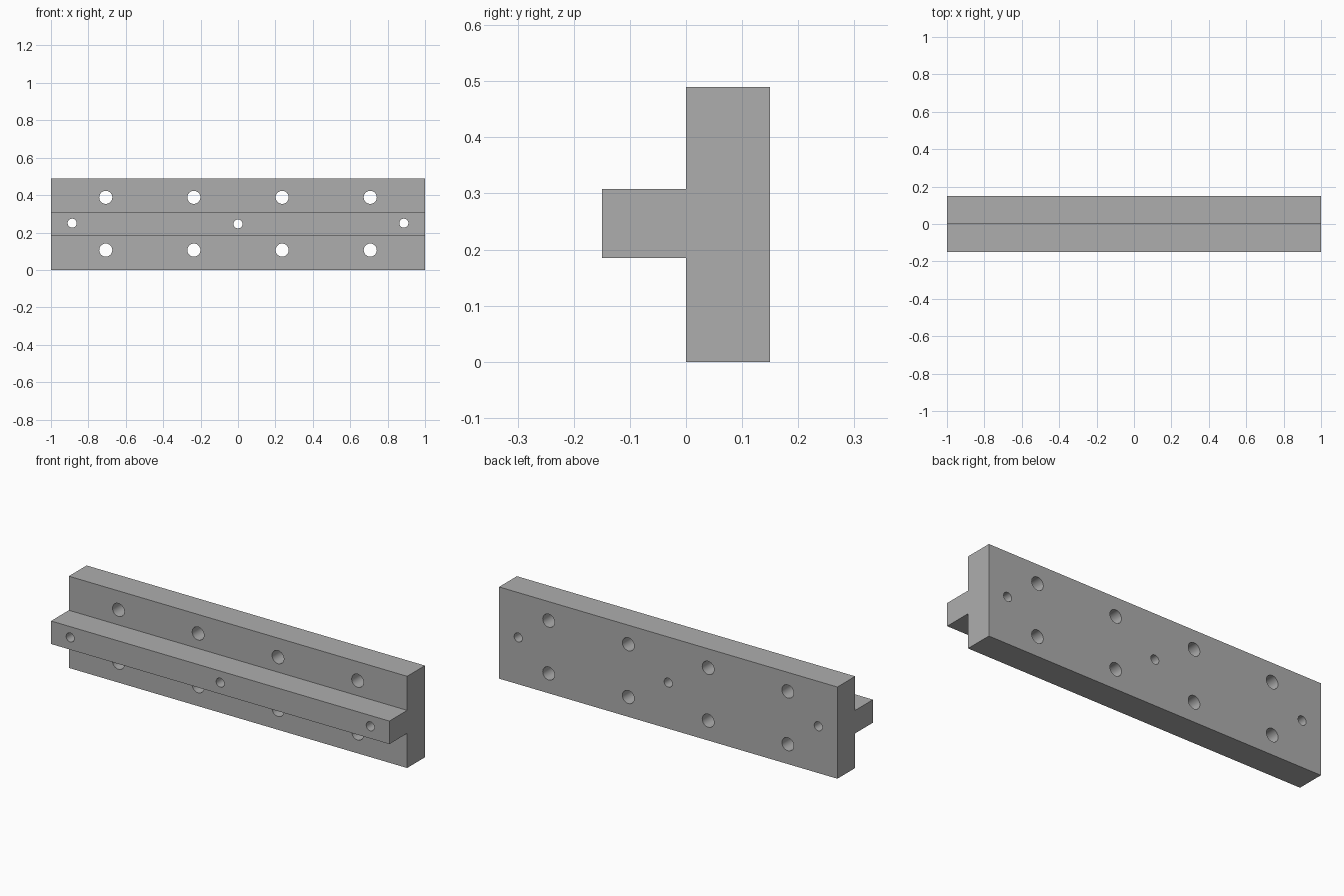
import bpy
import bmesh
from math import pi, radians
from mathutils import Matrix, Vector

cube = bpy.data.objects.get("Cube")
if cube:
    bpy.data.objects.remove(cube, do_unlink=True)

HEIGHT, DEPTH = 0.49, 0.15
RAIL_LOW, RAIL_HIGH = 0.185, 0.308

# Single grey metal
grey = bpy.data.materials.new("grey_metal")
grey.use_nodes = True
colour = (0.42, 0.42, 0.42, 1)
grey.diffuse_color = colour
grey.node_tree.nodes["Principled BSDF"].inputs["Base Color"].default_value = colour


def add_object(name, bm):
    bmesh.ops.recalc_face_normals(bm, faces=bm.faces)
    mesh = bpy.data.meshes.new(name)
    bm.to_mesh(mesh)
    bm.free()
    mesh.materials.append(grey)
    obj = bpy.data.objects.new(name, mesh)
    bpy.context.collection.objects.link(obj)
    return obj


# T-shaped profile (y, z) extruded along x: plate with a front rail
profile = [(DEPTH, 0), (DEPTH, HEIGHT), (0, HEIGHT), (0, RAIL_HIGH),
           (-DEPTH, RAIL_HIGH), (-DEPTH, RAIL_LOW), (0, RAIL_LOW), (0, 0)]
bm = bmesh.new()
end = bm.faces.new([bm.verts.new((-1, y, z)) for y, z in profile])
swept = bmesh.ops.extrude_face_region(bm, geom=[end], use_keep_orig=True)
moved = [v for v in swept["geom"] if isinstance(v, bmesh.types.BMVert)]
bmesh.ops.translate(bm, verts=moved, vec=Vector((2, 0, 0)))
rail = add_object("rail_bar", bm)

# Drill positions: large holes in the plate, small ones through the rail
holes = [(x, z, 0.035) for x in (-0.707, -0.236, 0.236, 0.707)
         for z in (0.106, 0.388)]
holes += [(-0.887, 0.25, 0.024), (0, 0.246, 0.024), (0.887, 0.25, 0.024)]
bm = bmesh.new()
for x, z, radius in holes:
    place = Matrix.Translation((x, 0, z)) @ Matrix.Rotation(pi / 2, 4, "X")
    bmesh.ops.create_cone(bm, cap_ends=True, segments=32, radius1=radius,
                          radius2=radius, depth=0.5, matrix=place)
drills = add_object("hole_cutters", bm)
drills.hide_render = True

# Cut the holes and keep their rims sharp
cut = rail.modifiers.new("holes", "BOOLEAN")
cut.operation = "DIFFERENCE"
cut.solver = "EXACT"
cut.object = drills
bpy.ops.object.select_all(action="DESELECT")
rail.select_set(True)
bpy.context.view_layer.objects.active = rail
bpy.ops.object.modifier_apply(modifier=cut.name)
bpy.data.objects.remove(drills, do_unlink=True)
bpy.ops.object.shade_smooth_by_angle(angle=radians(30))
